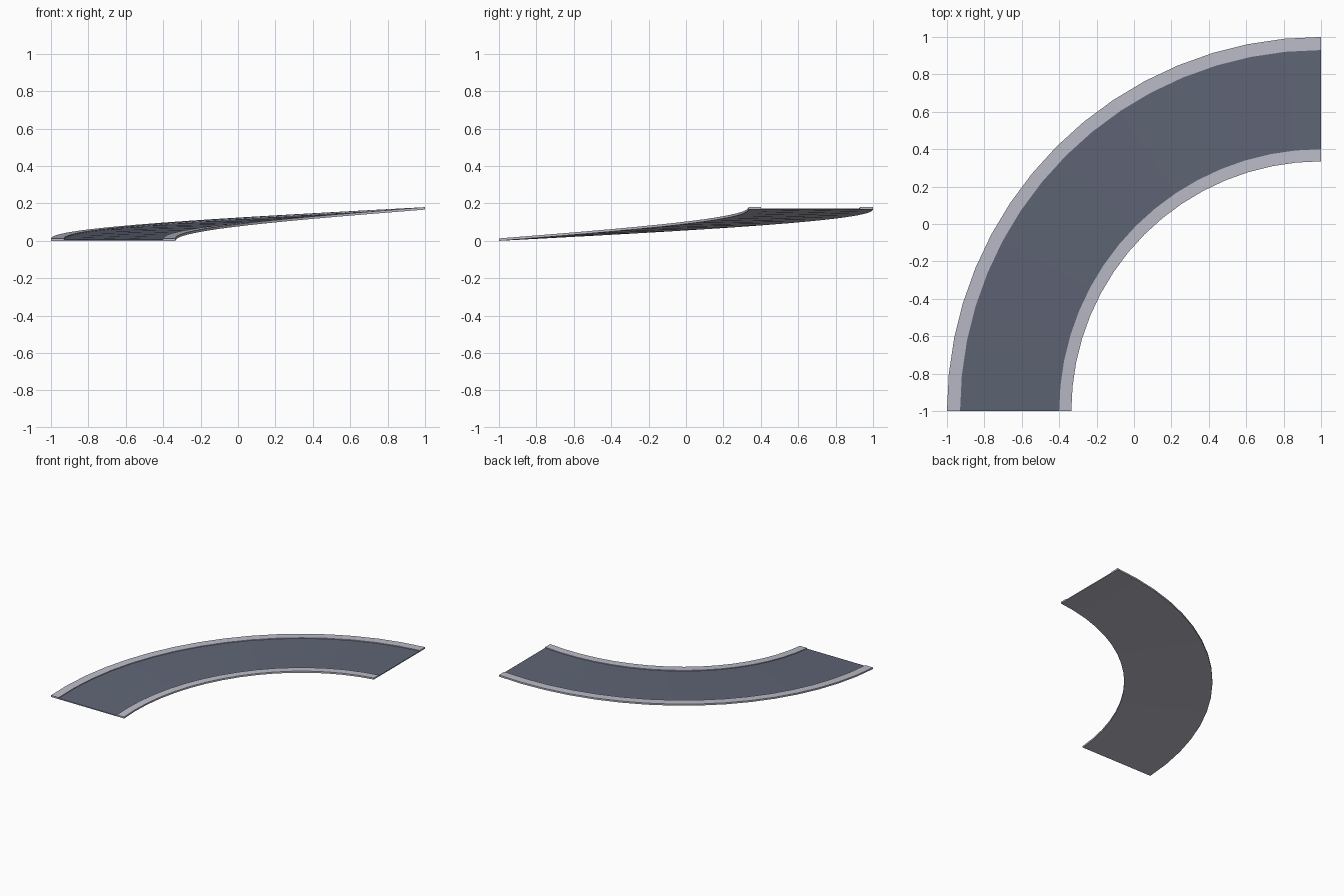
import bpy, bmesh, math

if "Cube" in bpy.data.objects:
    bpy.data.objects.remove(bpy.data.objects["Cube"])

SEG, RISE = 16, 0.167          # quarter turn, climbing evenly
CX, CY = 1.0, -1.0             # turn centre

def material(name, rgb):
    m = bpy.data.materials.new(name)
    m.diffuse_color = (*rgb, 1)
    m.use_nodes = True
    m.node_tree.nodes["Principled BSDF"].inputs["Base Color"].default_value = m.diffuse_color
    return m

asphalt = material("asphalt", (0.115, 0.13, 0.18))
kerb = material("kerb grey", (0.5, 0.5, 0.58))

def sweep(name, profile, mats, rule):
    """Sweep a closed (radius, height) profile round the climbing quarter turn."""
    bm = bmesh.new()
    rings = []
    for i in range(SEG + 1):
        t = i / SEG
        a = t * math.pi / 2
        rings.append([bm.verts.new((CX - r * math.cos(a), CY + r * math.sin(a), z + RISE * t))
                      for r, z in profile])
    n = len(profile)
    for a, b in zip(rings, rings[1:]):
        for k in range(n):
            f = bm.faces.new((a[k], a[(k + 1) % n], b[(k + 1) % n], b[k]))
            f.material_index = rule(k)
    bm.faces.new(rings[0])
    bm.faces.new(rings[-1])
    bmesh.ops.recalc_face_normals(bm, faces=bm.faces)
    me = bpy.data.meshes.new(name)
    bm.to_mesh(me)
    bm.free()
    for m in mats:
        me.materials.append(m)
    ob = bpy.data.objects.new(name, me)
    bpy.context.collection.objects.link(ob)

# Ramp slab with raised kerbs; the road is the sunken strip (profile edge 4)
R0, R1, R2, R3 = 1.335, 1.40, 1.93, 2.0
LOW, TOP = 0.007, 0.013
sweep("curved_ramp",
      [(R0, 0), (R3, 0), (R3, TOP), (R2, TOP), (R2, LOW), (R1, LOW), (R1, TOP), (R0, TOP)],
      [kerb, asphalt], lambda k: 1 if k == 4 else 0)
